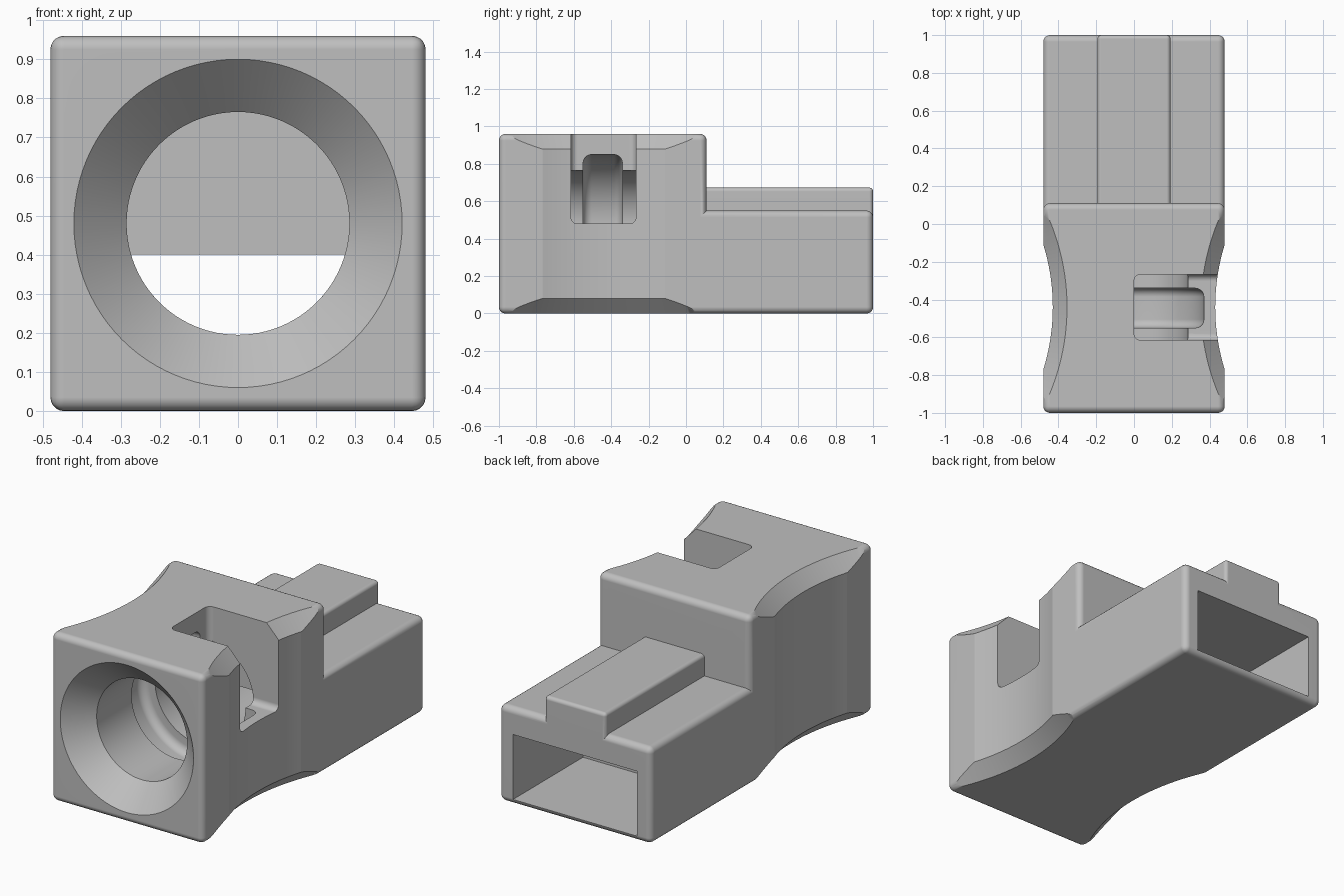
import bpy, bmesh, math
from mathutils import Vector, Matrix

if "Cube" in bpy.data.objects:
    bpy.data.objects.remove(bpy.data.objects["Cube"])

CZ = 0.48  # height of the bore axis

grey = bpy.data.materials.new("plain_grey")
grey.diffuse_color = (0.52, 0.52, 0.52, 1)
grey.use_nodes = True
grey.node_tree.nodes["Principled BSDF"].inputs["Base Color"].default_value = grey.diffuse_color


def make(name, bm):
    bmesh.ops.recalc_face_normals(bm, faces=bm.faces)
    me = bpy.data.meshes.new(name)
    bm.to_mesh(me)
    bm.free()
    ob = bpy.data.objects.new(name, me)
    bpy.context.collection.objects.link(ob)
    me.materials.append(grey)
    return ob


def prism(name, pts, to3d, depth, bevel=0.0, seg=5):
    """Extrude a 2D outline by a vector, rounding its convex edges."""
    bm = bmesh.new()
    f = bm.faces.new([bm.verts.new(to3d(*p)) for p in pts])
    new = bmesh.ops.extrude_face_region(bm, geom=[f])["geom"]
    bmesh.ops.translate(bm, vec=Vector(depth), verts=[v for v in new if isinstance(v, bmesh.types.BMVert)])
    bmesh.ops.recalc_face_normals(bm, faces=bm.faces)
    if bevel:
        edges = [e for e in bm.edges if e.is_convex]
        bmesh.ops.bevel(bm, geom=edges, offset=bevel, segments=seg, profile=0.5, affect='EDGES')
    return make(name, bm)


def box(name, x0, x1, y0, y1, z0, z1, bevel=0.0):
    return prism(name, [(x0, z0), (x1, z0), (x1, z1), (x0, z1)],
                 lambda x, z: (x, y0, z), (0, y1 - y0, 0), bevel)


def lathe(name, profile, n, matrix):
    """Closed solid of revolution from (radius, height) points, capped at both ends."""
    bm = bmesh.new()
    rings = [[bm.verts.new((r * math.cos(2 * math.pi * i / n), r * math.sin(2 * math.pi * i / n), h))
              for i in range(n)] for r, h in profile]
    for a, b in zip(rings, rings[1:]):
        for i in range(n):
            j = (i + 1) % n
            bm.faces.new((a[i], a[j], b[j], b[i]))
    bm.faces.new(rings[0])
    bm.faces.new(rings[-1])
    bm.transform(matrix)
    return make(name, bm)


def combine(target, other, op):
    mod = target.modifiers.new(op.lower(), 'BOOLEAN')
    mod.operation, mod.object, mod.solver = op, other, 'EXACT'
    bpy.context.view_layer.objects.active = target
    bpy.ops.object.modifier_apply(modifier=mod.name)
    bpy.data.objects.remove(other)


# stepped body: tall front block and low rear sleeve
body = prism("connector_body",
             [(-1, 0), (1, 0), (1, 0.55), (0.11, 0.55), (0.11, 0.96), (-1, 0.96)],
             lambda y, z: (-0.48, y, z), (0.96, 0, 0), 0.035)

# raised ridge along the sleeve
combine(body, box("ridge", -0.193, 0.193, 0.05, 1.0, 0.43, 0.673, 0.02), 'UNION')

# finger scoops with flared ends on both sides
R = 1.114
for s in (-1, 1):
    scoop = lathe("scoop", [(R + 0.085, -0.01), (R, 0.08), (R, 0.88), (R + 0.085, 0.97)], 192,
                  Matrix.Translation((s * (0.43 + R), -0.44, 0)))
    combine(body, scoop, 'DIFFERENCE')

# funnel, bore and rounded inner groove, turned about the y axis
g, r0, r1 = 0.045, 0.285, 0.37
groove = [(r1 - g + g * math.sin(math.radians(a)), -0.55 + g - g * math.cos(math.radians(a)))
          for a in range(0, 91, 18)]
groove += [(r, -0.89 - y) for r, y in reversed(groove)]
profile = [(0.43, -1.01), (r0, -0.865), (r0, -0.55)] + groove + [(r0, -0.34), (r0, 0.0)]
axis_y = Matrix.Translation((0, 0, CZ)) @ Matrix.Rotation(-math.pi / 2, 4, 'X')
combine(body, lathe("bore", profile, 96, axis_y), 'DIFFERENCE')

# lower part of the bore carried through to the sleeve
a0 = math.asin((CZ - 0.40) / r0)
arc = [math.pi + a0 + (math.pi - 2 * a0) * i / 40 for i in range(41)]
combine(body, prism("passage", [(r0 * math.cos(a), CZ + r0 * math.sin(a)) for a in arc],
                    lambda x, z: (x, -0.1, z), (0, 0.6, 0)), 'DIFFERENCE')

# rectangular socket in the rear
combine(body, box("socket", -0.39, 0.39, 0.37, 1.1, 0.03, 0.40), 'DIFFERENCE')

# corner window opening to the top and the right
combine(body, box("window", 0.0, 0.7, -0.615, -0.267, CZ, 1.2, 0.035), 'DIFFERENCE')

# smooth rounds, crisp cut edges, flat large faces
bpy.ops.object.select_all(action='DESELECT')
body.select_set(True)
bpy.context.view_layer.objects.active = body
bpy.ops.object.shade_smooth_by_angle(angle=math.radians(25))
wn = body.modifiers.new("even_shading", 'WEIGHTED_NORMAL')
wn.keep_sharp = True
